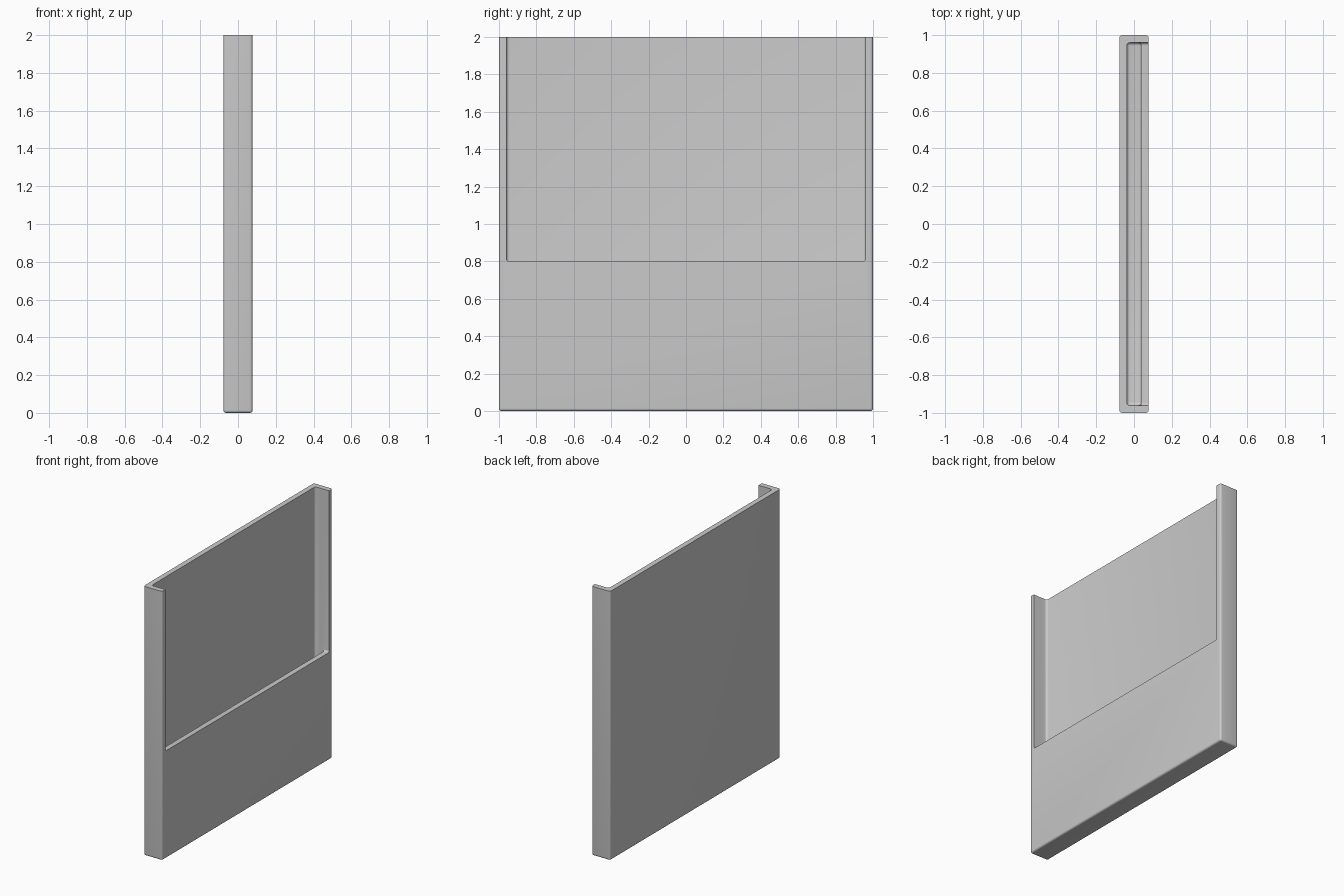
import bpy, bmesh

if "Cube" in bpy.data.objects:
    bpy.data.objects.remove(bpy.data.objects["Cube"])

grey = bpy.data.materials.new("light grey")
grey.diffuse_color = (0.6, 0.6, 0.6, 1)
grey.use_nodes = True
grey.node_tree.nodes["Principled BSDF"].inputs["Base Color"].default_value = grey.diffuse_color


def rounded_box(name, lo, hi, radius, keep_edge):
    """Box from lo to hi with the edges chosen by keep_edge rounded off."""
    bm = bmesh.new()
    bmesh.ops.create_cube(bm, size=1)
    for v in bm.verts:
        v.co = [lo[i] + (v.co[i] + 0.5) * (hi[i] - lo[i]) for i in range(3)]
    edges = [e for e in bm.edges if keep_edge((e.verts[0].co + e.verts[1].co) / 2, e)]
    bmesh.ops.bevel(bm, geom=edges, offset=radius, segments=5, profile=0.5,
                    affect='EDGES')
    mesh = bpy.data.meshes.new(name)
    bm.to_mesh(mesh)
    bm.free()
    mesh.materials.append(grey)
    ob = bpy.data.objects.new(name, mesh)
    bpy.context.collection.objects.link(ob)
    return ob


# Outer shell: every edge rounded except the rim at the top
holder = rounded_box("wall_pocket", (-0.077, -1, 0), (0.077, 1, 2), 0.014,
                     lambda c, e: c.z < 1.99)

# Hollow inside: rounded corners and floor
cavity = rounded_box("cavity_cutter", (-0.038, -0.96, 0.04), (0.038, 0.96, 2.2), 0.016,
                     lambda c, e: c.z < 2.1)

# Opening in the front panel: rounded lower corners, running along x
window = rounded_box("window_cutter", (0.0, -0.96, 0.8), (0.2, 0.96, 2.2), 0.014,
                     lambda c, e: c.z < 0.81 and abs(c.y) > 0.9)

for cutter in (cavity, window):
    cutter.hide_render = True
    cutter.hide_set(True)
    mod = holder.modifiers.new(cutter.name, 'BOOLEAN')
    mod.operation = 'DIFFERENCE'
    mod.solver = 'EXACT'
    mod.object = cutter

# Bake the cuts, drop the helpers, then shade smooth with sharp edges
bpy.context.view_layer.objects.active = holder
holder.select_set(True)
for mod in list(holder.modifiers):
    bpy.ops.object.modifier_apply(modifier=mod.name)
for cutter in (cavity, window):
    bpy.data.objects.remove(cutter)
bpy.ops.object.shade_smooth_by_angle()
